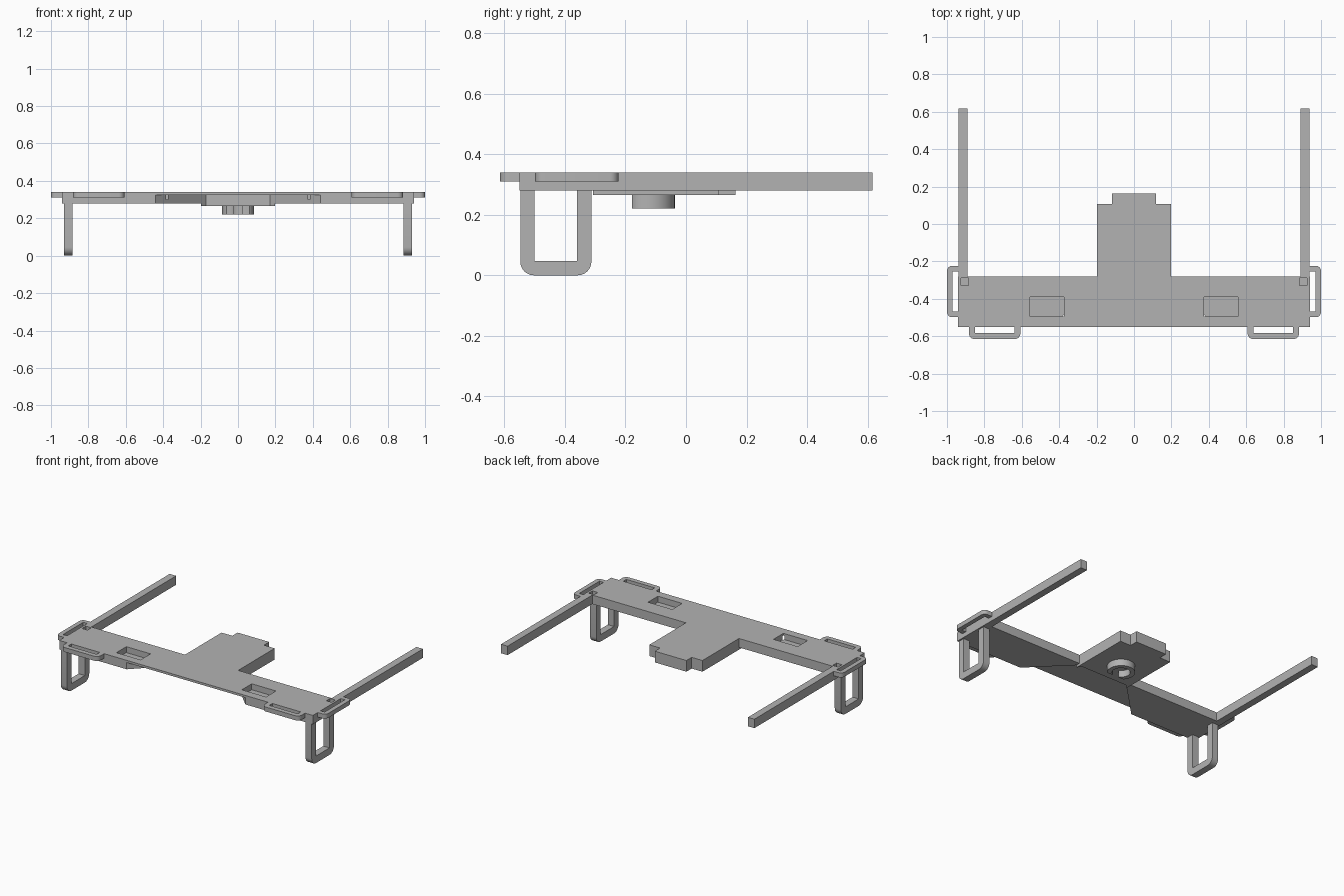
import bpy, bmesh, math
from mathutils import Vector

cube = bpy.data.objects.get("Cube")
if cube:
    bpy.data.objects.remove(cube, do_unlink=True)

grey = bpy.data.materials.new("plain_grey")
grey.use_nodes = True
grey.diffuse_color = (0.45, 0.45, 0.45, 1)
grey.node_tree.nodes["Principled BSDF"].inputs["Base Color"].default_value = grey.diffuse_color

TOP, BASE = 0.34, 0.28


def prism(name, outline, low, high, axis="z"):
    """Extrude a flat outline along z (outline in x, y) or x (outline in y, z)."""
    place = (lambda a, b, h: (a, b, h)) if axis == "z" else (lambda a, b, h: (h, a, b))
    bm = bmesh.new()
    face = bm.faces.new([bm.verts.new(place(a, b, low)) for a, b in outline])
    step = Vector(place(0, 0, high - low))
    new = bmesh.ops.extrude_face_region(bm, geom=[face])["geom"]
    bmesh.ops.translate(bm, vec=step, verts=[v for v in new if isinstance(v, bmesh.types.BMVert)])
    bmesh.ops.recalc_face_normals(bm, faces=bm.faces)
    mesh = bpy.data.meshes.new(name)
    bm.to_mesh(mesh)
    bm.free()
    mesh.materials.append(grey)
    obj = bpy.data.objects.new(name, mesh)
    bpy.context.collection.objects.link(obj)
    return obj


def rect(x0, x1, y0, y1):
    return [(x0, y0), (x1, y0), (x1, y1), (x0, y1)]


def mirrored(half):
    return half + [(-x, y) for x, y in reversed(half)]


def boolean(obj, other, operation):
    mod = obj.modifiers.new(other.name, "BOOLEAN")
    mod.object, mod.operation, mod.solver = other, operation, "EXACT"
    other.hide_render = True
    other.hide_set(True)
    bpy.context.view_layer.objects.active = obj
    bpy.ops.object.modifier_apply(modifier=mod.name)
    bpy.data.objects.remove(other, do_unlink=True)


def arc(cx, cy, r, start, end, steps=6):
    angles = [math.radians(start + (end - start) * i / steps) for i in range(steps + 1)]
    return [(cx + r * math.cos(a), cy + r * math.sin(a)) for a in angles]


def u_shape(width, depth, band, radius):
    """Open bracket centred on the first axis, hanging down from zero."""
    w, i = width / 2, width / 2 - band
    outer = arc(-w + radius, -depth + radius, radius, 180, 270)
    outer += arc(w - radius, -depth + radius, radius, 270, 360)
    return [(-w, 0)] + outer + [(w, 0), (i, 0), (i, -depth + band), (-i, -depth + band), (-i, 0)]


# Crossbar with the angled recess under its front edge
body = prism("crossbar", rect(-0.94, 0.94, -0.55, -0.28), BASE, TOP)
recess = prism("recess_cutter", mirrored([(0.46, -0.57), (0.165, -0.275)]), 0.2, 0.325)
boolean(body, recess, "DIFFERENCE")

# Central tongue, slightly thicker than the crossbar
tongue = prism("tongue", mirrored([(0.17, -0.28), (0.197, -0.307), (0.197, 0.107),
                                   (0.117, 0.107), (0.117, 0.163)]), 0.265, TOP)
boolean(body, tongue, "UNION")

# Pockets in the top surface
for s in (-1, 1):
    pocket = prism("pocket_cutter", rect(s * 0.465 - 0.09, s * 0.465 + 0.09, -0.495, -0.39), 0.3, 0.4)
    boolean(body, pocket, "DIFFERENCE")
    pit = prism("pit_cutter", rect(s * 0.905 - 0.02, s * 0.905 + 0.02, -0.33, -0.29), 0.31, 0.4)
    boolean(body, pit, "DIFFERENCE")

# Split ring below the tongue, open towards the front
ring = arc(0, -0.122, 0.085, -68, 248, 40) + arc(0, -0.122, 0.055, 248, -68, 40)
clip = [(x, max(y, -0.178)) for x, y in ring]
prism("split_ring", clip, 0.22, 0.265)

for s, side in ((1, "left"), (-1, "right")):
    # Rear rail
    prism(side + "_rail", rect(s * 0.915 - 0.024, s * 0.915 + 0.024, -0.28, 0.617), BASE, TOP)

    # Leg loop
    leg = [(a - 0.43, b + BASE) for a, b in u_shape(0.235, BASE, 0.047, 0.045)]
    prism(side + "_leg", leg, s * 0.907 - 0.023, s * 0.907 + 0.023, "x")

    # Strap loops on the front and the end of the crossbar
    front = [(a + s * 0.745, b - 0.55) for a, b in u_shape(0.275, 0.065, 0.032, 0.03)]
    prism(side + "_front_strap_loop", front, 0.31, TOP)
    end = [(s * (0.938 - b), a - 0.361) for a, b in u_shape(0.275, 0.062, 0.03, 0.028)]
    prism(side + "_end_strap_loop", end, 0.31, TOP)

# Smooth the rounded corners, keep the edges sharp
bpy.ops.object.select_all(action="DESELECT")
for obj in bpy.context.scene.objects:
    if obj.type == "MESH":
        obj.select_set(True)
        bpy.context.view_layer.objects.active = obj
bpy.ops.object.shade_smooth_by_angle(angle=math.radians(30))
